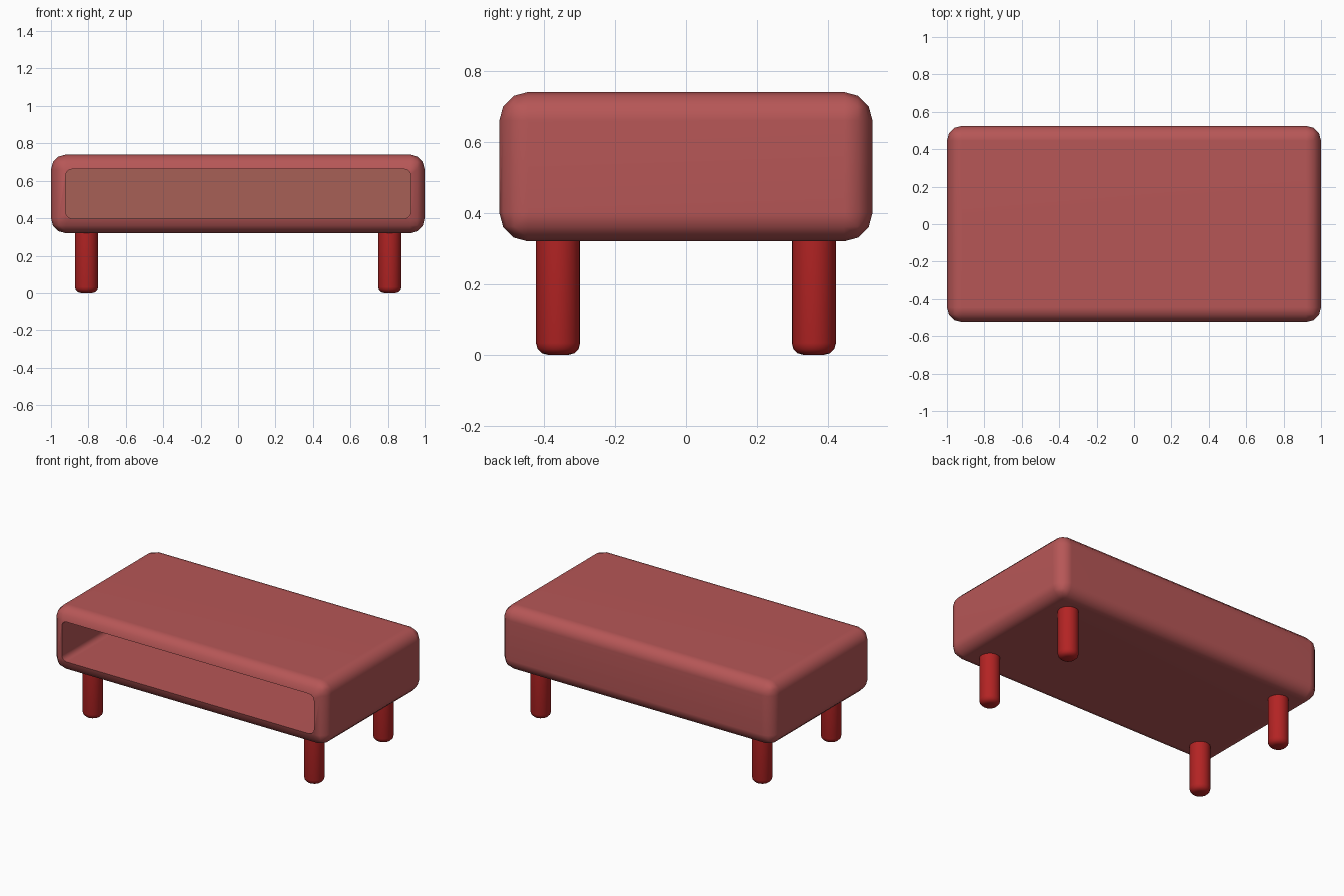
import bpy, bmesh
from math import radians

if "Cube" in bpy.data.objects:
    bpy.data.objects.remove(bpy.data.objects["Cube"])


def material(name, rgb):
    m = bpy.data.materials.new(name)
    m.diffuse_color = (*rgb, 1)
    m.use_nodes = True
    m.node_tree.nodes["Principled BSDF"].inputs["Base Color"].default_value = m.diffuse_color
    return m


BODY = material("soft red", (0.47, 0.094, 0.094))
LEG = material("deep red", (0.45, 0.017, 0.017))
BACK = material("brown", (0.39, 0.118, 0.092))


def add_object(name, bm, mat):
    me = bpy.data.meshes.new(name)
    bm.normal_update()
    bm.to_mesh(me)
    bm.free()
    me.materials.append(mat)
    ob = bpy.data.objects.new(name, me)
    bpy.context.collection.objects.link(ob)
    return ob


def box(lo, hi):
    bm = bmesh.new()
    bmesh.ops.create_cube(bm, size=1)
    for v in bm.verts:
        v.co = [(a + b) / 2 + c * (b - a) for a, b, c in zip(lo, hi, v.co)]
    return bm


def bevel(bm, edges, width, segments):
    bmesh.ops.bevel(bm, geom=edges, offset=width, offset_type='OFFSET',
                    segments=segments, profile=0.5, affect='EDGES',
                    clamp_overlap=True)


def smooth(ob, angle=40):
    bpy.ops.object.select_all(action='DESELECT')
    ob.select_set(True)
    bpy.context.view_layer.objects.active = ob
    bpy.ops.object.shade_smooth_by_angle(angle=radians(angle))


# Rounded cabinet body
bm = box((-1, -0.525, 0.32), (1, 0.525, 0.74))
bevel(bm, bm.edges[:], 0.08, 3)
body = add_object("cabinet_body", bm, BODY)

# Helper that cuts the open shelf, with rounded long edges
bm = box((-0.922, -0.7, 0.398), (0.922, 0.445, 0.662))
along_y = [e for e in bm.edges
           if abs(e.verts[0].co.y - e.verts[1].co.y) > 0.5]
bevel(bm, along_y, 0.035, 3)
cutter = add_object("shelf_cutter", bm, BODY)
cutter.hide_render = True

mod = body.modifiers.new("shelf", 'BOOLEAN')
mod.operation = 'DIFFERENCE'
mod.solver = 'EXACT'
mod.object = cutter
bpy.context.view_layer.objects.active = body
bpy.ops.object.modifier_apply(modifier=mod.name)
bpy.data.objects.remove(cutter)
smooth(body)
body.modifiers.new("even shading", 'WEIGHTED_NORMAL').keep_sharp = True

# Brown back wall of the shelf: inward faces at the far end
body.data.materials.append(BACK)
for p in body.data.polygons:
    if p.normal.y < -0.9 and p.center.y > 0:
        p.material_index = 1

# Four round legs with softened feet
for sx, side in ((-1, "left"), (1, "right")):
    for sy, end in ((-1, "front"), (1, "back")):
        bm = bmesh.new()
        bmesh.ops.create_cone(bm, cap_ends=True, segments=24, radius1=0.062,
                              radius2=0.062, depth=0.36)
        foot = [e for e in bm.edges if all(v.co.z < 0 for v in e.verts)]
        bevel(bm, foot, 0.033, 3)
        bmesh.ops.translate(bm, verts=bm.verts,
                            vec=(sx * 0.81, sy * 0.36, 0.18))
        smooth(add_object(f"{end}_{side}_leg", bm, LEG))
